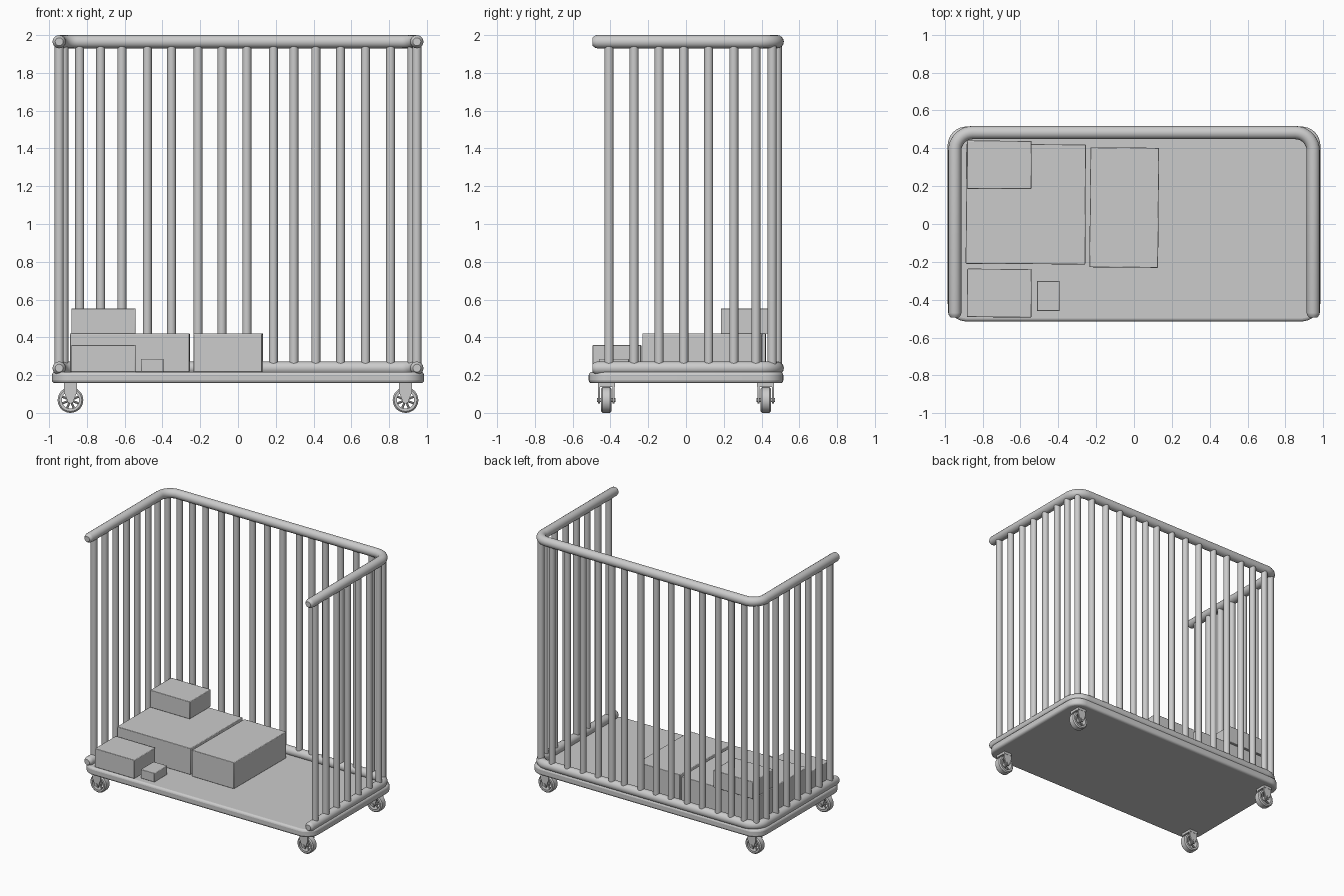
import bpy, bmesh, math
from mathutils import Matrix, Vector

if "Cube" in bpy.data.objects:
    bpy.data.objects.remove(bpy.data.objects["Cube"])


def finish(name, bm, bevel=0.0, segs=2):
    bmesh.ops.recalc_face_normals(bm, faces=bm.faces[:])
    me = bpy.data.meshes.new(name)
    bm.to_mesh(me)
    bm.free()
    ob = bpy.data.objects.new(name, me)
    bpy.context.collection.objects.link(ob)
    if bevel:
        m = ob.modifiers.new("bevel", "BEVEL")
        m.width, m.segments = bevel, segs
        m.limit_method, m.angle_limit = "ANGLE", math.radians(50)
    bpy.ops.object.select_all(action="DESELECT")
    ob.select_set(True)
    bpy.context.view_layer.objects.active = ob
    bpy.ops.object.shade_smooth_by_angle(angle=math.radians(40))
    return ob


def add_box(bm, lo, hi, angle=0.0):
    lo, hi = Vector(lo), Vector(hi)
    mat = (Matrix.Translation((lo + hi) / 2) @ Matrix.Rotation(math.radians(angle), 4, "Z")
           @ Matrix.Diagonal((*(hi - lo), 1)))
    bmesh.ops.create_cube(bm, size=1, matrix=mat)


def add_rod(bm, a, b, r, sides=16):
    a, b = Vector(a), Vector(b)
    rot = Vector((0, 0, 1)).rotation_difference(b - a).to_matrix().to_4x4()
    bmesh.ops.create_cone(bm, cap_ends=True, segments=sides, radius1=r, radius2=r,
                          depth=(b - a).length, matrix=Matrix.Translation((a + b) / 2) @ rot)


def arc(cx, cy, r, a0, a1, n=8):
    return [(cx + r * math.cos(math.radians(a0 + (a1 - a0) * i / n)),
             cy + r * math.sin(math.radians(a0 + (a1 - a0) * i / n))) for i in range(n + 1)]


# platform with rounded corners and edges
X, Y, R = 0.985, 0.515, 0.1
outline = (arc(X - R, Y - R, R, 0, 90) + arc(R - X, Y - R, R, 90, 180)
           + arc(R - X, R - Y, R, 180, 270) + arc(X - R, R - Y, R, 270, 360))
bm = bmesh.new()
face = bm.faces.new([bm.verts.new((x, y, 0.157)) for x, y in outline])
ext = bmesh.ops.extrude_face_region(bm, geom=[face])
bmesh.ops.translate(bm, vec=(0, 0, 0.06),
                    verts=[v for v in ext["geom"] if isinstance(v, bmesh.types.BMVert)])
finish("platform", bm, 0.016, 3)

# U-shaped rails, open at the front, with rounded ends
RX, RY, RC, TUBE = 0.947, 0.483, 0.095, 0.035
path = ([(RX, -0.495), (RX, -0.482), (RX, -0.47)] + arc(RX - RC, RY - RC, RC, 0, 90)
        + arc(RC - RX, RY - RC, RC, 90, 180) + [(-RX, -0.47), (-RX, -0.482), (-RX, -0.495)])
shrink = [0.6, 0.9] + [1.0] * (len(path) - 4) + [0.9, 0.6]
for name, z in (("bottom_rail", 0.237), ("top_rail", 1.965)):
    # sweep a circle along the path
    bm = bmesh.new()
    n = 16
    rings = []
    for i, (x, y) in enumerate(path):
        p, q = path[max(i - 1, 0)], path[min(i + 1, len(path) - 1)]
        side = Vector((q[1] - p[1], p[0] - q[0], 0)).normalized()
        ring = []
        for k in range(n):
            t = 2 * math.pi * k / n
            off = (side * math.cos(t) + Vector((0, 0, math.sin(t)))) * TUBE * shrink[i]
            ring.append(bm.verts.new(Vector((x, y, z)) + off))
        rings.append(ring)
    for a, b in zip(rings, rings[1:]):
        for k in range(n):
            bm.faces.new((a[k], a[(k + 1) % n], b[(k + 1) % n], b[k]))
    bm.faces.new(rings[0])
    bm.faces.new(rings[-1])
    finish(name, bm)

# vertical cage bars
back_x = (-0.838, -0.727, -0.615, -0.48, -0.352, -0.212, -0.085, 0.047,
          0.188, 0.296, 0.412, 0.543, 0.675, 0.808)
side_y = (-0.408, -0.275, -0.143, -0.012, 0.12, 0.253, 0.37)
places = {
    "back_bars": [(x, RY) for x in back_x],
    "left_bars": [(-RX, y) for y in side_y] + [(-0.922, 0.456)],
    "right_bars": [(RX, y) for y in side_y] + [(0.922, 0.456)],
}
for name, spots in places.items():
    bm = bmesh.new()
    for x, y in spots:
        add_rod(bm, (x, y, 0.23), (x, y, 1.96), 0.024)
    finish(name, bm)

# casters: spoked wheel, hub, axle and fork
for fb, cy in (("front", -0.422), ("back", 0.422)):
    for lr, cx in (("left", -0.887), ("right", 0.887)):
        bm = bmesh.new()
        n, cz = 28, 0.068
        profile = [(0.068, -0.02), (0.06, -0.028), (0.046, -0.028),
                   (0.046, 0.028), (0.06, 0.028), (0.068, 0.02)]
        rings = []
        for k in range(n):
            t = 2 * math.pi * k / n
            rings.append([bm.verts.new((cx + r * math.cos(t), cy + w, cz + r * math.sin(t)))
                          for r, w in profile])
        for k in range(n):
            a, b = rings[k], rings[(k + 1) % n]
            for j in range(len(profile)):
                j2 = (j + 1) % len(profile)
                bm.faces.new((a[j], a[j2], b[j2], b[j]))
        for k in range(8):
            t = math.pi * (k + 0.5) / 4
            add_rod(bm, (cx, cy, cz),
                    (cx + 0.05 * math.cos(t), cy, cz + 0.05 * math.sin(t)), 0.006, 8)
        add_rod(bm, (cx, cy - 0.026, cz), (cx, cy + 0.026, cz), 0.018)
        finish(f"{fb}_{lr}_wheel", bm)

        bm = bmesh.new()
        add_box(bm, (cx - 0.035, cy - 0.045, 0.138), (cx + 0.035, cy + 0.045, 0.16))
        for s in (-1, 1):
            y0, y1 = sorted((cy + s * 0.033, cy + s * 0.043))
            pts = ([(cx + 0.034, 0.145), (cx - 0.034, 0.145), (cx - 0.034, 0.11)]
                   + arc(cx, 0.068, 0.018, 180, 360) + [(cx + 0.034, 0.11)])
            f = bm.faces.new([bm.verts.new((x, y0, z)) for x, z in pts])
            e = bmesh.ops.extrude_face_region(bm, geom=[f])
            bmesh.ops.translate(bm, vec=(0, y1 - y0, 0),
                                verts=[v for v in e["geom"] if isinstance(v, bmesh.types.BMVert)])
        add_rod(bm, (cx, cy - 0.05, 0.068), (cx, cy + 0.05, 0.068), 0.01, 12)
        finish(f"{fb}_{lr}_fork", bm)

# cargo boxes
FLOOR = 0.216
boxes = {
    "large_box": ((-0.888, -0.212, FLOOR), (-0.256, 0.422, 0.42), -0.3),
    "middle_box": ((-0.233, -0.230, FLOOR), (0.130, 0.404, 0.42), -0.5),
    "stacked_box": ((-0.882, 0.185, 0.419), (-0.542, 0.440, 0.553), -0.3),
    "front_box": ((-0.882, -0.493, FLOOR), (-0.542, -0.237, 0.36), -0.3),
    "small_box": ((-0.513, -0.460, FLOOR), (-0.394, -0.301, 0.285), 0),
}
for name, (lo, hi, ang) in boxes.items():
    bm = bmesh.new()
    add_box(bm, lo, hi, ang)
    finish(name, bm, 0.004, 2)
